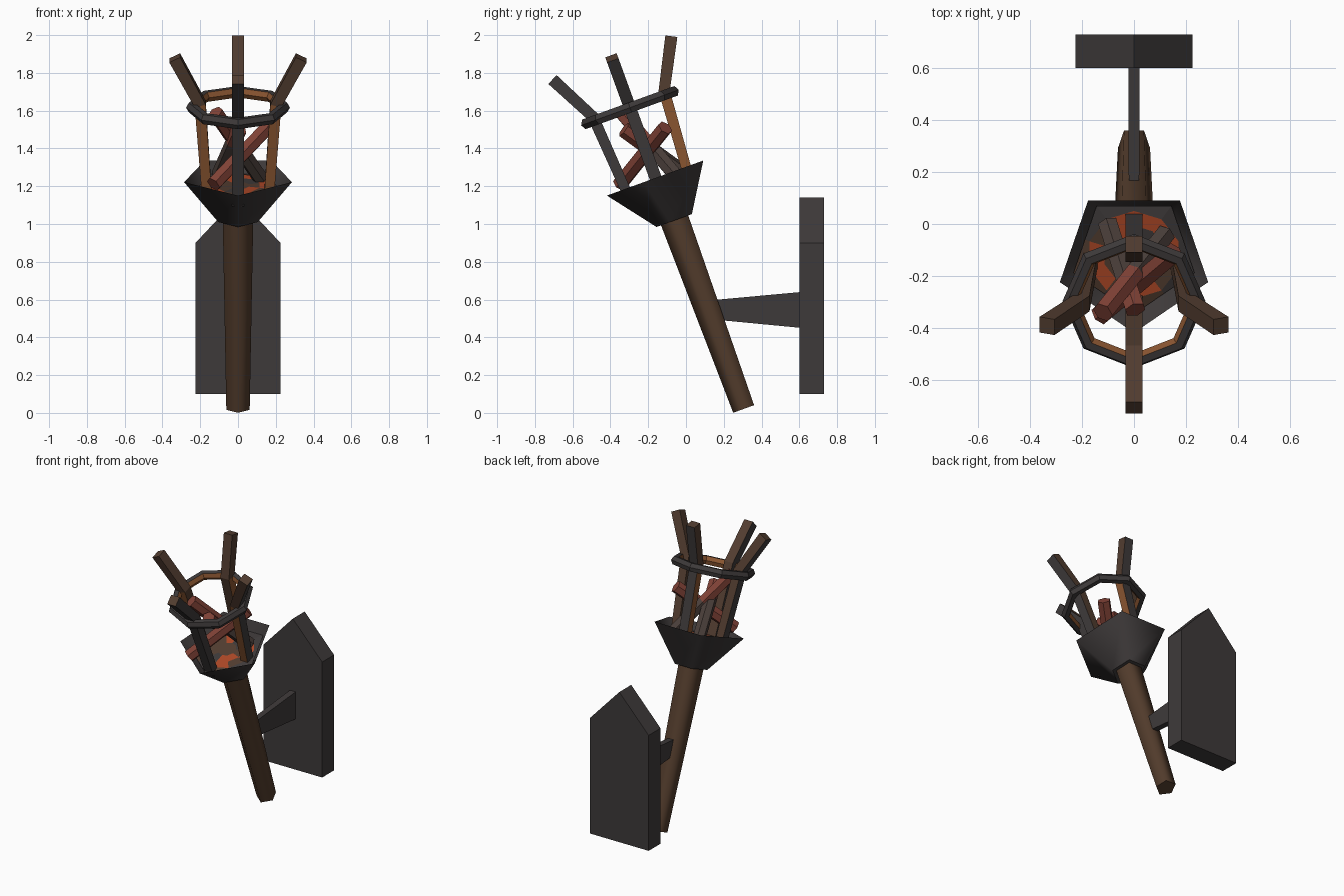
import bpy, bmesh, math, random
from mathutils import Vector, Matrix

if "Cube" in bpy.data.objects:
    bpy.data.objects.remove(bpy.data.objects["Cube"])

random.seed(4)

def mat(name, c):
    m = bpy.data.materials.new(name)
    m.diffuse_color = (*c, 1)
    m.use_nodes = True
    m.node_tree.nodes["Principled BSDF"].inputs["Base Color"].default_value = m.diffuse_color
    return m

IRON = mat("dark iron", (0.048, 0.042, 0.042))
WOOD = mat("brown wood", (0.085, 0.045, 0.025))
BROWN = mat("rusty brown", (0.085, 0.047, 0.03))
RUST = mat("orange rust", (0.25, 0.09, 0.03))
RED = mat("glowing red wood", (0.22, 0.055, 0.038))
EMBER = mat("ember orange", (0.42, 0.065, 0.02))
CHAR = mat("charred wood", (0.07, 0.05, 0.043))

# Leaning frame of the torch: local z runs up the handle
TILT = Matrix.Translation((0, 0.311, 0.023)) @ Matrix.Rotation(math.radians(20), 4, 'X')
IDENT = Matrix.Identity(4)
OFF = -0.026  # cage centre offset from the handle axis

def loft(name, rings, mats, matrix=IDENT, caps=(True, True), closed=False, rule=None, smooth=False):
    bm = bmesh.new()
    vs = [[bm.verts.new(p) for p in r] for r in rings]
    n = len(rings[0])
    sides = []
    for i in range(len(vs) if closed else len(vs) - 1):
        a, b = vs[i], vs[(i + 1) % len(vs)]
        for k in range(n):
            sides.append(bm.faces.new((a[k], a[(k + 1) % n], b[(k + 1) % n], b[k])))
    if not closed:
        if caps[0]:
            bm.faces.new(vs[0][::-1])
        if caps[1]:
            bm.faces.new(vs[-1])
    bmesh.ops.recalc_face_normals(bm, faces=bm.faces)
    if rule:
        for f in bm.faces:
            f.material_index = rule(f.calc_center_median(), f.normal)
    if smooth:
        for f in sides:
            f.smooth = True
        for e in bm.edges:
            if any(not f.smooth for f in e.link_faces):
                e.smooth = False
    bm.transform(matrix)
    me = bpy.data.meshes.new(name)
    bm.to_mesh(me)
    bm.free()
    for m in mats:
        me.materials.append(m)
    ob = bpy.data.objects.new(name, me)
    bpy.context.collection.objects.link(ob)
    return ob

def ngon(r, z, n=5):
    # first corner points to the front
    return [Vector((r * math.sin(2 * math.pi * k / n), -r * math.cos(2 * math.pi * k / n), z)) for k in range(n)]

# Handle
loft("handle", [ngon(0.065, 0), ngon(0.085, 1.08)], [WOOD], TILT, smooth=True)

# Bowl with open top
loft("bowl", [ngon(0.11, 1.063), ngon(0.3, 1.309)], [IRON], TILT, caps=(True, False), smooth=True)

# Ember bed inside the bowl, patchy by random choice
def bed_rule(c, n):
    d = math.hypot(c.x, c.y)
    if d > 0.19:
        return random.choice((0, 0, 1))
    return random.choice((1, 2, 2, 0))

bed = [ngon(r, 1.245 + 0.012 * (r < 0.2), 10) for r in (0.06, 0.12, 0.18)]
pent = ngon(0.245, 1.25)
outer = []
for k in range(5):
    outer += [pent[k], (pent[k] + pent[(k + 1) % 5]) / 2]
loft("ember_bed", bed + [outer], [IRON, BROWN, EMBER], TILT, caps=(True, False), rule=bed_rule)

# Four cage bars that flare into prongs
PATH = [(0.165, 1.22, 4, 0.026), (0.2, 1.725, 16, 0.03), (0.335, 1.985, 27, 0.032)]
for side, ang in (("front", -90), ("right", 0), ("back", 90), ("left", 180)):
    a = math.radians(ang)
    u = Vector((math.cos(a), math.sin(a), 0))
    t = Vector((-u.y, u.x, 0))
    rings = []
    for r, z, lean, h in PATH:
        b = math.radians(lean)
        across = u * math.cos(b) - Vector((0, 0, math.sin(b)))
        c = u * r + Vector((0, OFF, z))
        rings.append([c + across * (h * i) + t * (0.032 * j) for i, j in ((-1, -1), (1, -1), (1, 1), (-1, 1))])

    def bar_rule(c, n, u=u, side=side):
        out = n.dot(u)
        if c.z > 1.75:
            if out > 0.5 and n.z < 0.3:
                return 0
            return 0 if side == "front" and abs(out) < 0.3 else 1
        if out > 0.5 or (side == "front" and out > -0.5):
            return 0
        return 2 if side != "front" and abs(out) < 0.5 and n.y < 0.5 else 1

    loft(side + "_bar", rings, [IRON, BROWN, RUST], TILT, rule=bar_rule)

# Octagonal hoop around the cage, rusty on the inside
hoop = []
for k in range(8):
    a = math.pi / 4 * k
    u = Vector((math.sin(a), -math.cos(a), 0))
    hoop.append([u * (0.245 + 0.03 * math.cos(p * math.pi / 3)) +
                 Vector((0, OFF, 1.705 + 0.031 * math.sin(p * math.pi / 3))) for p in range(6)])

def hoop_rule(c, n):
    radial = Vector((c.x, c.y - OFF, 0)).normalized()
    return 1 if n.dot(radial) < -0.2 else 0

loft("hoop", hoop, [IRON, RUST], TILT, closed=True, rule=hoop_rule)

# Burning sticks
def stick(name, lo, hi, r, glow_from, glow_to):
    lo, hi = Vector(lo), Vector(hi)
    d = hi - lo
    q = d.to_track_quat('Z', 'Y').to_matrix()
    rings = [[lo + d * s + q @ p for p in ngon(r, 0, 6)] for s in (0, 0.25, 0.5, 0.72, 1)]

    def rule(c, n):
        s = (c - lo).dot(d) / d.length_squared
        return 0 if glow_from < s < glow_to else 1
    loft(name, rings, [RED, CHAR], rule=rule)

stick("left_stick", (0.12, -0.04, 1.24), (-0.12, -0.34, 1.59), 0.042, 0.6, 2)
stick("right_stick", (-0.13, -0.35, 1.21), (0.155, -0.11, 1.51), 0.042, -1, 2)
stick("middle_stick", (-0.1, -0.0, 1.26), (0.005, -0.33, 1.5), 0.042, 0.72, 2)

# Wall plate with pointed top
outline = [(-0.225, 0.1), (0.225, 0.1), (0.225, 0.9), (0, 1.14), (-0.225, 0.9)]
loft("wall_plate", [[Vector((x, y, z)) for x, z in outline] for y in (0.6, 0.73)], [IRON])

# Bracket joining plate and handle
loft("bracket", [[Vector((x, y, z)) for x, z in ((-w, lo), (w, lo), (w, hi), (-w, hi))]
                 for y, lo, hi, w in ((0.14, 0.495, 0.597, 0.02), (0.61, 0.45, 0.64, 0.022))], [IRON])
